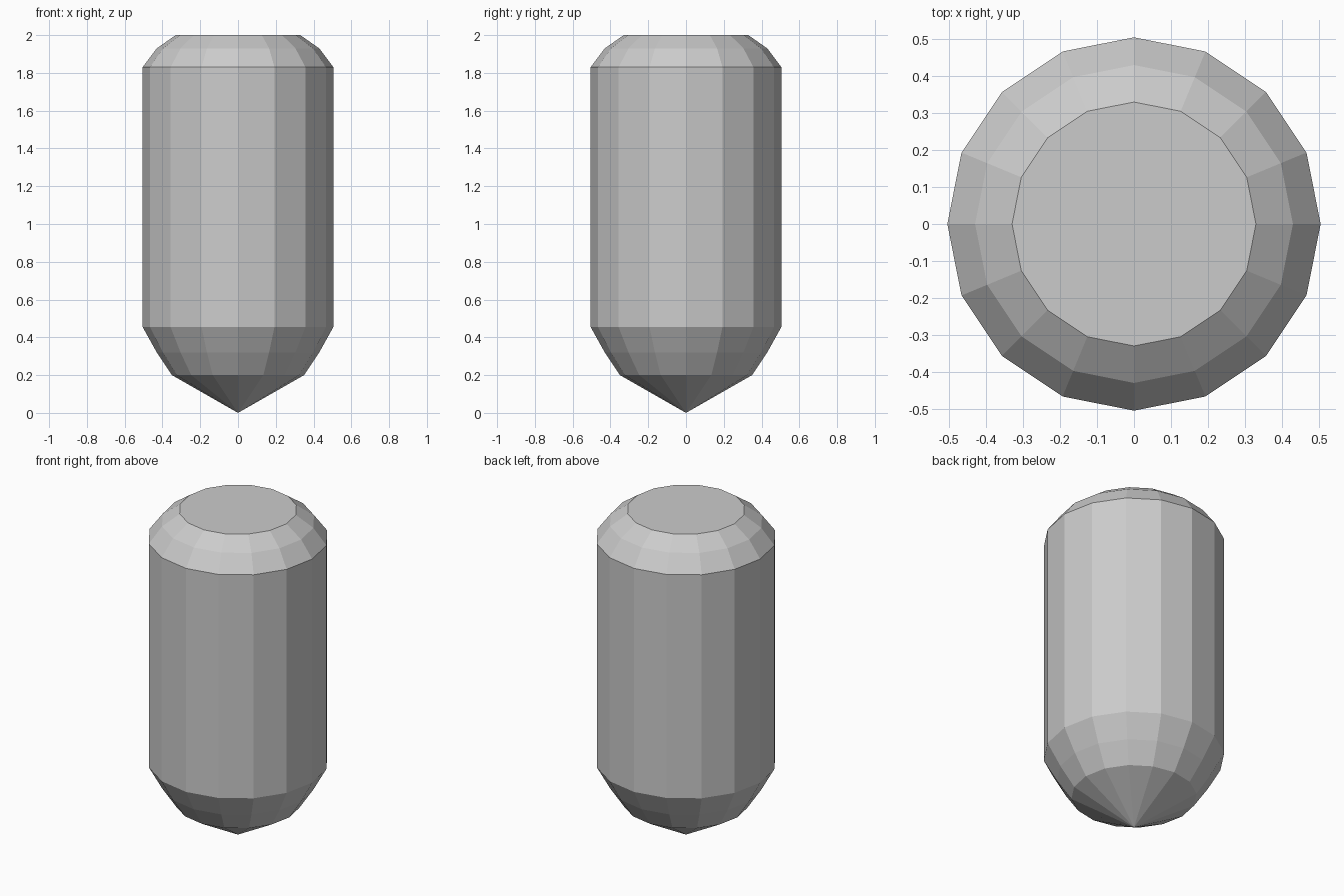
import bpy, bmesh
from math import cos, sin, tau

if "Cube" in bpy.data.objects:
    bpy.data.objects.remove(bpy.data.objects["Cube"])

SIDES = 16
# (radius, height) rings from the lower shoulder up to the flat top
PROFILE = [(0.35, 0.20), (0.43, 0.32), (0.505, 0.455),
           (0.505, 1.83), (0.43, 1.93), (0.33, 2.0)]

bm = bmesh.new()
tip = bm.verts.new((0, 0, 0))
rings = [[bm.verts.new((r * cos(tau * i / SIDES), r * sin(tau * i / SIDES), z))
          for i in range(SIDES)] for r, z in PROFILE]

# Pointed base
for i in range(SIDES):
    bm.faces.new((tip, rings[0][(i + 1) % SIDES], rings[0][i]))

# Rounded shoulders and straight wall
for low, high in zip(rings, rings[1:]):
    for i in range(SIDES):
        j = (i + 1) % SIDES
        bm.faces.new((low[i], low[j], high[j], high[i]))

# Flat top
bm.faces.new(rings[-1])
bmesh.ops.recalc_face_normals(bm, faces=bm.faces[:])

mesh = bpy.data.meshes.new("capsule_body")
bm.to_mesh(mesh)
bm.free()
bpy.context.collection.objects.link(bpy.data.objects.new("capsule_body", mesh))
